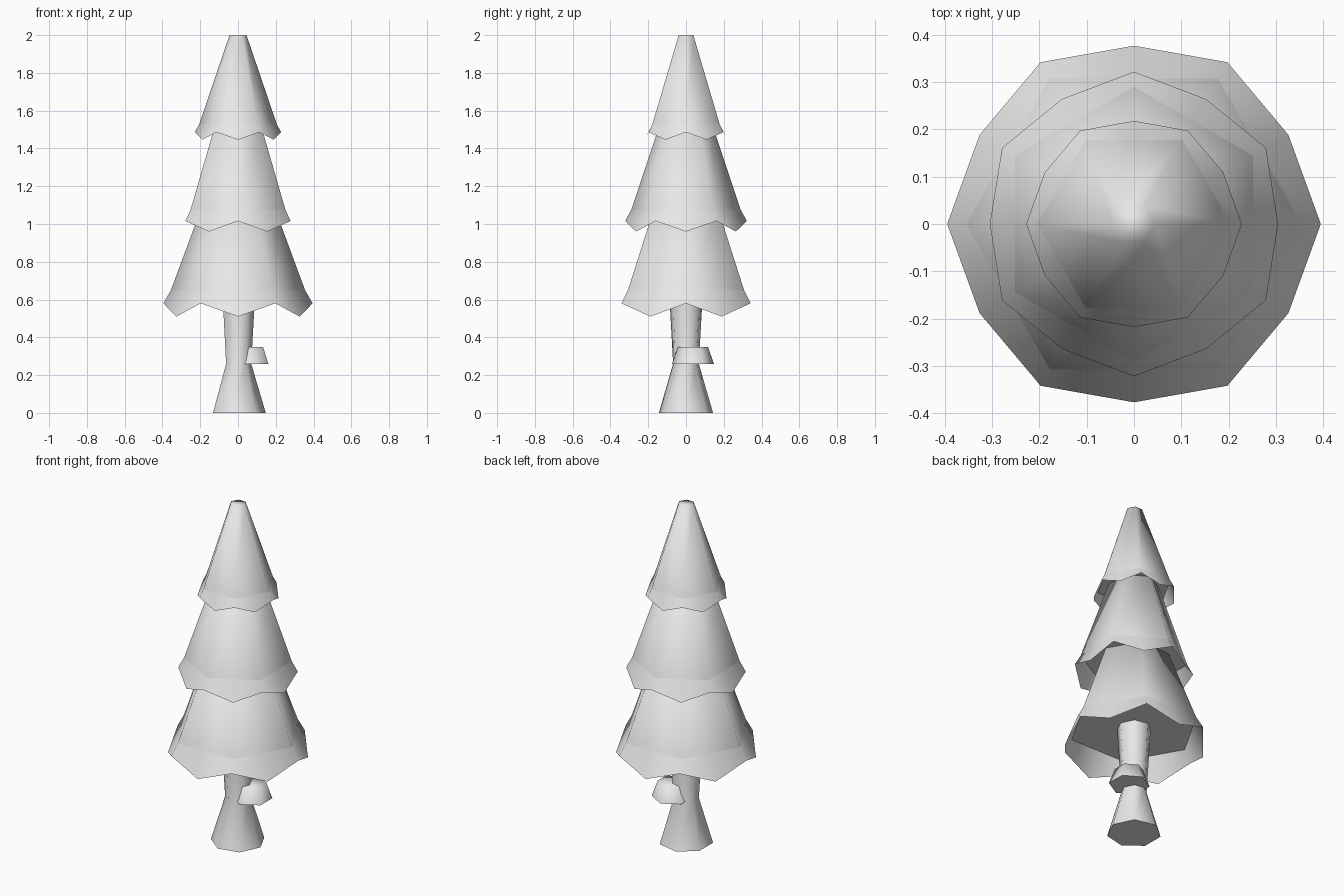
import bpy, bmesh, math

if "Cube" in bpy.data.objects:
    bpy.data.objects.remove(bpy.data.objects["Cube"])

grey = bpy.data.materials.new("plain grey")
grey.diffuse_color = (0.8, 0.8, 0.8, 1)
grey.use_nodes = True
grey.node_tree.nodes["Principled BSDF"].inputs["Base Color"].default_value = grey.diffuse_color


def ring(bm, n, r, z, turn=0.0, cx=0.0, cy=0.0):
    return [bm.verts.new((cx + r * math.cos(turn + math.tau * i / n),
                          cy + r * math.sin(turn + math.tau * i / n), z)) for i in range(n)]


def bridge(bm, a, b):
    n = len(a)
    for i in range(n):
        j = (i + 1) % n
        bm.faces.new((a[i], a[j], b[j], b[i]))


def finish(bm, name):
    me = bpy.data.meshes.new(name)
    bm.to_mesh(me)
    bm.free()
    me.materials.append(grey)
    ob = bpy.data.objects.new(name, me)
    bpy.context.collection.objects.link(ob)
    bpy.ops.object.select_all(action='DESELECT')
    ob.select_set(True)
    bpy.context.view_layer.objects.active = ob
    bpy.ops.object.shade_smooth_by_angle(angle=math.radians(75))
    return ob


def lathe(name, n, profile, turn=0.0, cx=0.0, cy=0.0):
    """Closed n-sided solid through (radius, height) rings, bottom to top."""
    bm = bmesh.new()
    rings = [ring(bm, n, r, z, turn, cx, cy) for r, z in profile]
    for a, b in zip(rings, rings[1:]):
        bridge(bm, a, b)
    bm.faces.new(rings[0][::-1])
    bm.faces.new(rings[-1])
    return finish(bm, name)


def skirt(name, r, z, corner, mid, turn):
    """Open zigzag fringe: corner and mid are (radius, height) of the lower points."""
    bm = bmesh.new()
    top, low = [], []
    for i in range(12):
        a = turn + math.tau * i / 12
        rt = r if i % 2 == 0 else r * math.cos(math.pi / 6)
        rl, zl = corner if i % 2 == 0 else mid
        top.append(bm.verts.new((rt * math.cos(a), rt * math.sin(a), z)))
        low.append(bm.verts.new((rl * math.cos(a), rl * math.sin(a), zl)))
    bridge(bm, low, top)
    return finish(bm, name)


# trunk with flared foot, seven sides
lathe("trunk", 7, [(0.147, 0), (0.07, 0.26), (0.092, 0.65)])

# cut branch stub on the trunk's back right side
d = math.radians(30)
lathe("branch_stub", 6, [(0.111, 0.26), (0.079, 0.35)], d,
      0.074 * math.cos(d), 0.074 * math.sin(d))

# foliage tiers: base radius, base z, top radius, top z, skirt corner, skirt mid, turn
tiers = [
    ("lower", 0.355, 0.65, 0.198, 1.075, (0.395, 0.58), (0.377, 0.51), 0),
    ("middle", 0.29, 1.075, 0.138, 1.53, (0.322, 1.016), (0.305, 0.96), d),
    ("upper", 0.205, 1.53, 0.045, 2.0, (0.228, 1.486), (0.218, 1.446), 0),
]
for name, r0, z0, r1, z1, corner, mid, turn in tiers:
    lathe(name + "_foliage", 6, [(r0, z0), (r1, z1)], turn)
    skirt(name + "_fringe", r0, z0, corner, mid, turn)
